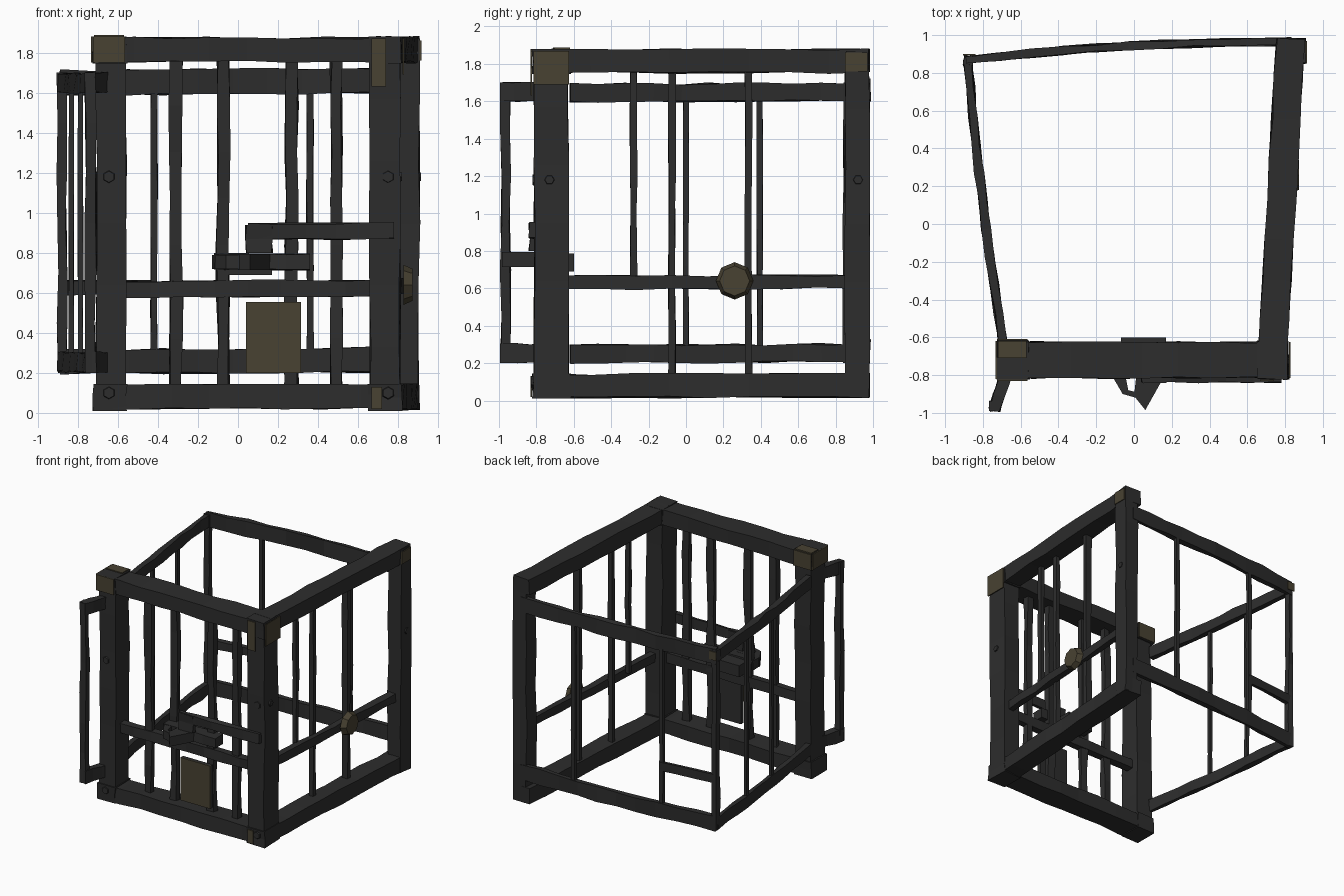
import bpy, bmesh, math, random
from mathutils import Vector

random.seed(4)
cube = bpy.data.objects.get("Cube")
if cube:
    bpy.data.objects.remove(cube, do_unlink=True)


def make_material(name, rgb):
    mat = bpy.data.materials.new(name)
    mat.use_nodes = True
    mat.diffuse_color = (*rgb, 1)
    mat.node_tree.nodes["Principled BSDF"].inputs["Base Color"].default_value = (*rgb, 1)
    return mat


IRON = make_material("dark iron", (0.026, 0.026, 0.026))
RUST = make_material("brown rust", (0.065, 0.054, 0.032))


def finish(name, bm, mat):
    bmesh.ops.recalc_face_normals(bm, faces=bm.faces)
    mesh = bpy.data.meshes.new(name)
    bm.to_mesh(mesh)
    bm.free()
    mesh.materials.append(mat)
    obj = bpy.data.objects.new(name, mesh)
    bpy.context.collection.objects.link(obj)
    return obj


def beam(name, a, b, width, height, segments=6, rough=0.006, bow=0.0):
    """Hammered four-sided bar; uprights use width along x and height along y."""
    a, b = Vector(a), Vector(b)
    along = (b - a).normalized()
    if abs(along.z) > 0.7:
        side, up = Vector((1, 0, 0)), Vector((0, 1, 0))
    else:
        side = along.cross(Vector((0, 0, 1))).normalized()
        up = side.cross(along)
    bm = bmesh.new()
    rings = []
    for i in range(segments + 1):
        centre = a.lerp(b, i / segments) + side * bow * math.sin(math.pi * i / segments)
        ring = []
        for s, t in ((-1, -1), (1, -1), (1, 1), (-1, 1)):
            ds, dt = random.uniform(-rough, rough), random.uniform(-rough, rough)
            ring.append(bm.verts.new(centre + side * (s * width / 2 + ds) + up * (t * height / 2 + dt)))
        rings.append(ring)
    for r, q in zip(rings, rings[1:]):
        for k in range(4):
            j = (k + 1) % 4
            bm.faces.new((r[k], r[j], q[j], q[k]))
    bm.faces.new(rings[0])
    bm.faces.new(rings[-1])
    return finish(name, bm, IRON)


def box(name, low, high, mat):
    bm = bmesh.new()
    bmesh.ops.create_cube(bm, size=1)
    low, high = Vector(low), Vector(high)
    for v in bm.verts:
        v.co = (low + high) / 2 + v.co * (high - low)
    return finish(name, bm, mat)


def prism(name, outline, low, high):
    bm = bmesh.new()
    face = bm.faces.new([bm.verts.new((x, y, low)) for x, y in outline])
    top = bmesh.ops.extrude_face_region(bm, geom=[face])["geom"]
    for v in top:
        if isinstance(v, bmesh.types.BMVert):
            v.co.z = high
    return finish(name, bm, IRON)


def disc(name, centre, radius, depth, axis, sides, mat):
    bm = bmesh.new()
    bmesh.ops.create_cone(bm, cap_ends=True, segments=sides, radius1=radius,
                          radius2=radius * 0.8, depth=depth)
    turn = Vector((0, 0, 1)).rotation_difference(Vector(axis))
    for v in bm.verts:
        v.co = turn @ v.co + Vector(centre)
    return finish(name, bm, mat)


def mix(a, b, t, bow=0.0):
    return a + (b - a) * t + bow * math.sin(math.pi * t)


# Plan positions of the skewed walls, the two light ones bowed outward
def left_x(y):
    return mix(0.73, 0.83, (y + 0.72) / 1.7)


def right_x(y):
    return mix(-0.695, -0.88, (y + 0.62) / 1.49, -0.015)


def back_y(x):
    return mix(0.87, 0.965, (x + 0.885) / 1.72, 0.025)


# Heavy posts
beam("front_right_post", (-0.635, -0.72, 0.02), (-0.635, -0.72, 1.88), 0.15, 0.18)
beam("front_left_post", (0.735, -0.72, 0.02), (0.735, -0.72, 1.88), 0.15, 0.18)
beam("back_left_post", (0.845, 0.915, 0.02), (0.845, 0.915, 1.87), 0.12, 0.13)
beam("back_right_post", (-0.88, 0.865, 0.2), (-0.88, 0.865, 1.7), 0.045, 0.045)

# Heavy top and bottom beams on the front and the model's left
for label, z in (("top", 1.815), ("bottom", 0.08)):
    beam("front_%s_beam" % label, (-0.71, -0.72, z), (0.8, -0.72, z), 0.19, 0.12, 8)
    beam("left_%s_beam" % label, (0.73, -0.72, z), (0.83, 0.98, z), 0.15, 0.125, 8)

# Joint collars where the heavy beams meet
for x in (-0.64, 0.735):
    for z in (0.08, 1.815):
        beam("corner_collar", (x, -0.72, z - 0.07), (x, -0.72, z + 0.065), 0.165, 0.2, 2)

# Lighter rails on the back and the model's right, with the flap past the front
for label, z in (("top", 1.65), ("bottom", 0.255)):
    beam("back_%s_rail" % label, (-0.89, 0.87, z), (0.835, 0.965, z + 0.012), 0.038, 0.122, 10, 0.007, -0.025)
    beam("right_%s_rail" % label, (-0.88, 0.87, z), (-0.695, -0.62, z - 0.005), 0.042, 0.095, 10, 0.007, 0.015)
    beam("flap_%s_rail" % label, (-0.668, -0.76, z), (-0.74, -0.985, z), 0.06, 0.1, 3)
beam("flap_post", (-0.737, -0.965, 0.2), (-0.737, -0.965, 1.7), 0.05, 0.05)

# Middle rails
beam("front_middle_rail", (-0.6, -0.72, 0.615), (0.7, -0.72, 0.625), 0.06, 0.08, 8)
beam("left_middle_rail", (0.745, -0.66, 0.63), (0.835, 0.9, 0.635), 0.05, 0.07, 8)
beam("back_short_rail", (-0.88, 0.87, 0.625), (-0.41, back_y(-0.41), 0.625), 0.035, 0.07, 3)

# Upright bars
for x, low, width in ((-0.31, 0.14, 0.06), (-0.075, 0.14, 0.06), (0.268, 0.14, 0.065), (0.49, 0.14, 0.055)):
    beam("front_bar", (x, -0.72, low), (x, -0.72, 1.77), width, 0.045, 7, 0.008)
for x in (-0.42, 0.36):
    beam("back_bar", (x, back_y(x), 0.28), (x, back_y(x), 1.63), 0.034, 0.03, 6, 0.003)
for y, low, width in ((-0.28, 0.64, 0.036), (-0.075, 0.13, 0.04), (0.335, 0.13, 0.055)):
    x = left_x(y) - 0.03
    beam("left_bar", (x, y, low), (x, y, 1.77), width, 0.036, 6, 0.004)
for y in (0.0, 0.395):
    beam("right_bar", (right_x(y), y, 0.27), (right_x(y), y, 1.63), 0.025, 0.03, 6, 0.003)

# Bolt arm and its bent end
beam("bolt_arm", (0.05, -0.82, 0.905), (0.78, -0.82, 0.91), 0.035, 0.08, 5)
beam("bolt_end", (0.105, -0.82, 0.8), (0.105, -0.82, 0.94), 0.13, 0.035, 2)

# Latch block and pointed pull handle with a finger hole
beam("latch_block", (-0.12, -0.76, 0.755), (0.36, -0.76, 0.755), 0.1, 0.08, 4)
box("latch_back_plate", (-0.07, -0.74, 0.69), (0.17, -0.6, 0.785), IRON)
prism("handle_hook", [(-0.13, -0.78), (-0.06, -0.9), (0.01, -0.92), (0.01, -0.89),
                      (-0.03, -0.88), (-0.05, -0.78)], 0.72, 0.79)
prism("handle_point", [(0.015, -0.78), (0.0, -0.91), (0.06, -0.985), (0.175, -0.78)], 0.715, 0.795)

# Lock plate with a rusty face, and round boss
box("lock_plate", (0.04, -0.807, 0.2), (0.315, -0.78, 0.555), IRON)
box("lock_plate_face", (0.04, -0.815, 0.2), (0.315, -0.807, 0.555), RUST)
disc("round_boss", (0.85, 0.26, 0.64), 0.1, 0.045, (1, 0, 0), 8, RUST)

# Thin rust plates on the corners
box("rust_front_right", (-0.725, -0.832, 1.75), (-0.565, -0.824, 1.88), RUST)
box("rust_inner_right", (-0.725, -0.616, 1.75), (-0.565, -0.608, 1.88), RUST)
box("rust_side_right", (-0.734, -0.82, 1.75), (-0.726, -0.62, 1.88), RUST)
box("rust_top_right", (-0.72, -0.71, 1.88), (-0.57, -0.62, 1.888), RUST)
box("rust_front_left", (0.668, -0.832, 1.63), (0.74, -0.824, 1.87), RUST)
box("rust_side_left", (0.821, -0.815, 1.69), (0.829, -0.625, 1.87), RUST)
box("rust_front_low", (0.668, -0.832, 0.02), (0.72, -0.824, 0.13), RUST)
box("rust_back_left", (0.908, 0.85, 1.76), (0.916, 0.97, 1.86), RUST)
box("rust_back_right", (-0.905, 0.892, 1.62), (-0.84, 0.899, 1.69), RUST)

# Rivets
for x in (-0.645, 0.75):
    for z in (0.1, 1.18):
        disc("front_rivet", (x, -0.81 if z > 1 else -0.82, z), 0.035, 0.02, (0, -1, 0), 6, IRON)
for y, x in ((-0.73, 0.81), (0.92, 0.905)):
    disc("side_rivet", (x, y, 1.18), 0.03, 0.02, (1, 0, 0), 6, IRON)
